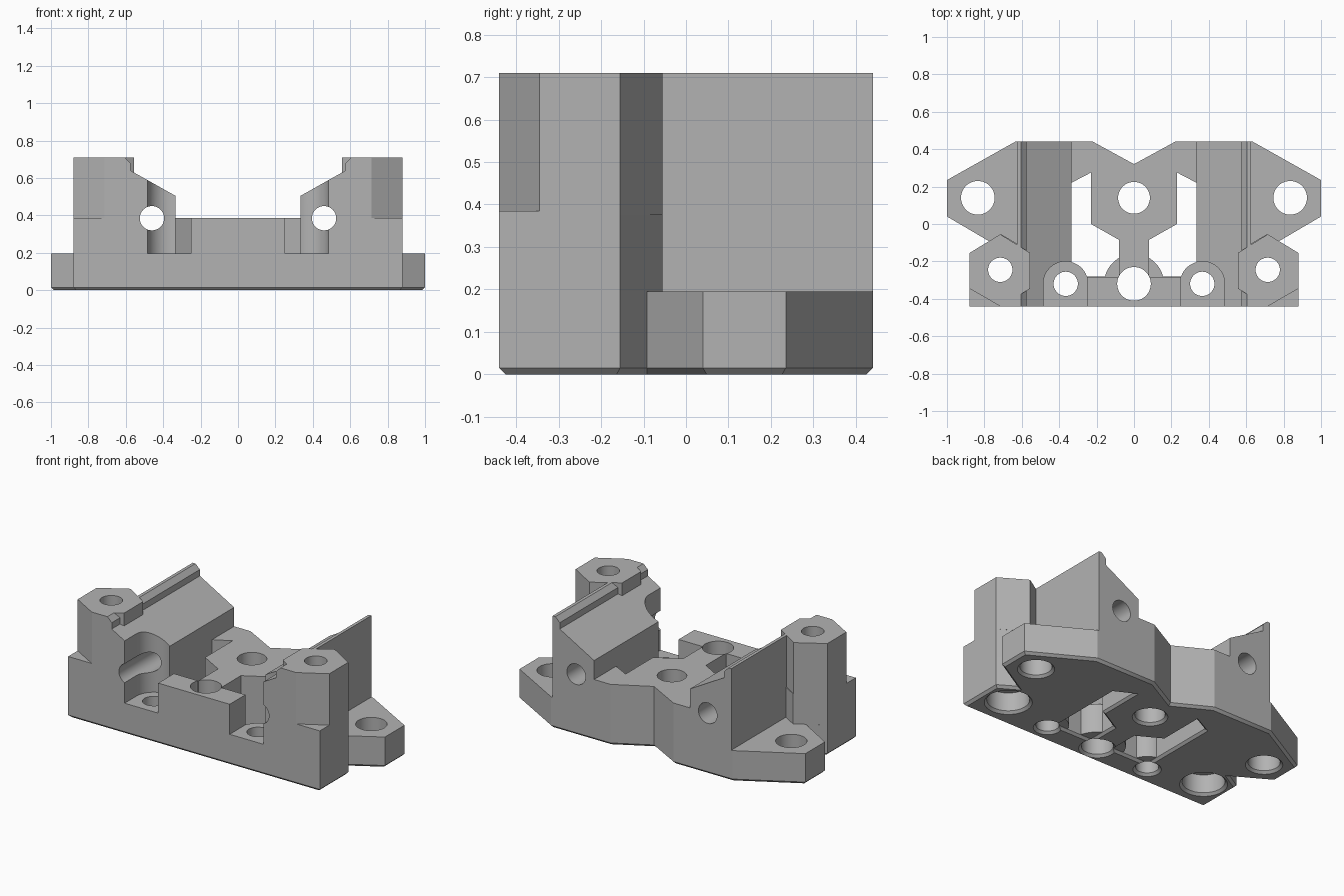
import bpy, bmesh, math
from mathutils import Vector

cube = bpy.data.objects.get("Cube")
if cube:
    bpy.data.objects.remove(cube, do_unlink=True)

mat = bpy.data.materials.new("plain_grey")
mat.use_nodes = True
GREY = (0.45, 0.45, 0.45, 1)
mat.diffuse_color = GREY
mat.node_tree.nodes["Principled BSDF"].inputs["Base Color"].default_value = GREY

FRONT, BACK, FLOOR, DECK, TOP, EDGE = -0.44, 0.44, 0.195, 0.385, 0.71, 0.015


def mirror(pts):
    return [(-x, y) for x, y in reversed(pts)]


def sided(pts, side):
    return pts if side > 0 else mirror(pts)


def arc(x, y, r, start=0, end=360, n=48):
    full = end - start == 360
    angles = [math.radians(start + (end - start) * i / n) for i in range(n if full else n + 1)]
    return [(x + r * math.cos(a), y + r * math.sin(a)) for a in angles]


def offset(pts, d):
    # move every edge of a counter-clockwise outline outward by d
    out = []
    for i, p in enumerate(pts):
        a, b, c = Vector(pts[i - 1]), Vector(p), Vector(pts[(i + 1) % len(pts)])
        e, f = (b - a).normalized(), (c - b).normalized()
        n, m = Vector((e.y, -e.x)), Vector((f.y, -f.x))
        out.append(tuple(b + (n + m) * d / (1 + n.dot(m))))
    return out


def loft(name, rings):
    bm = bmesh.new()
    rows = [[bm.verts.new(p) for p in ring] for ring in rings]
    bm.faces.new(list(reversed(rows[0])))
    bm.faces.new(rows[-1])
    for low, high in zip(rows, rows[1:]):
        for i in range(len(low)):
            j = (i + 1) % len(low)
            bm.faces.new((low[i], low[j], high[j], high[i]))
    bmesh.ops.recalc_face_normals(bm, faces=bm.faces)
    mesh = bpy.data.meshes.new(name)
    bm.to_mesh(mesh)
    bm.free()
    mesh.materials.append(mat)
    obj = bpy.data.objects.new(name, mesh)
    bpy.context.scene.collection.objects.link(obj)
    return obj


def prism(name, pts, z0, z1, flare=None):
    # upright prism, optionally with a sloped edge at the bottom
    layers = [(z0, pts), (z1, pts)]
    if flare is not None:
        layers = [(z0, offset(pts, flare)), (z0 + abs(flare), pts), (z1, pts)]
    return loft(name, [[(x, y, z) for x, y in ring] for z, ring in layers])


def bore(name, x, y, r, top=1.0):
    # vertical hole with a countersunk lower rim
    return prism(name, arc(x, y, r), -EDGE, top, 2 * EDGE)


def finish(obj, cutters=()):
    for c in cutters:
        mod = obj.modifiers.new("cut", "BOOLEAN")
        mod.operation, mod.solver, mod.object = "DIFFERENCE", "EXACT", c
    bpy.context.view_layer.update()
    graph = bpy.context.evaluated_depsgraph_get()
    mesh = bpy.data.meshes.new_from_object(obj.evaluated_get(graph))
    obj.modifiers.clear()
    obj.data = mesh
    for p in mesh.polygons:
        p.use_smooth = True
    mesh.set_sharp_from_angle(angle=math.radians(25))


# Cutters shared by the parts
centre_holes = [bore("rear_hole_cutter", 0, 0.14, 0.085), bore("front_hole_cutter", 0, -0.32, 0.09)]
base_cutters = list(centre_holes)
side_cutters = {}
for s, side in ((1, "left"), (-1, "right")):
    ear = bore(side + "_ear_hole_cutter", s * 0.835, 0.14, 0.09)
    pin = bore(side + "_pocket_hole_cutter", s * 0.365, -0.32, 0.065)
    bolt = bore(side + "_tower_hole_cutter", s * 0.715, -0.245, 0.065)
    recess = bore(side + "_tower_recess_cutter", s * 0.715, -0.245, 0.12, 0.13)
    slot = prism(side + "_slot_cutter", sided([
        (0.335, 0.22), (0.23, 0.275), (0.23, 0), (0.08, -0.085), (0.08, -0.28), (0.335, -0.28)], s),
        -0.001, 0.8, EDGE)
    pocket = prism(side + "_pocket_cutter", sided(
        arc(0.365, -0.32, 0.12, 0, 180) + [(0.245, -0.5), (0.485, -0.5)], s), FLOOR, 0.9)
    rod = loft(side + "_rod_cutter", [[(x, y, z) for x, z in arc(s * 0.46, DECK, 0.065)] for y in (-0.6, 0.6)])
    side_cutters[s] = dict(pin=pin, bolt=bolt, recess=recess, pocket=pocket, rod=rod)
    base_cutters += [ear, pin, bolt, recess, slot]

# Base plate with ears and a sloped lower edge
half = [(0.88, FRONT), (0.88, -0.155), (0.775, -0.092), (1, 0.04), (1, 0.235), (0.635, BACK), (0.22, BACK)]
base = prism("base_plate", half + [(0, 0.32)] + mirror(half), 0, FLOOR, -EDGE)
finish(base, base_cutters)

# Central deck with narrow neck and links to both walls
right_edge = [(0.08, -0.3), (0.08, -0.085), (0.23, 0), (0.23, 0.275), (0.335, 0.22), (0.36, 0.22),
              (0.36, BACK), (0.22, BACK)]
deck = prism("centre_deck", right_edge + [(0, 0.32)] + mirror(right_edge), EDGE, DECK)
finish(deck, centre_holes)

# Front bar and the round boss behind it
bar = prism("front_bar", [(-0.25, FRONT), (0.25, FRONT), (0.25, -0.283), (-0.25, -0.283)], 0.05, DECK)
finish(bar, centre_holes)
boss = prism("centre_boss", arc(0, -0.32, 0.16, 0, 180), EDGE, FLOOR)
finish(boss, centre_holes)

for s, side in ((1, "left"), (-1, "right")):
    c = side_cutters[s]
    # Side wall: sloped top with a raised rail on the outer edge
    profile = [(0.335, 0.05), (0.625, 0.05), (0.625, TOP), (0.605, TOP), (0.575, 0.68), (0.575, 0.64), (0.335, 0.505)]
    wall = loft(side + "_wall", [[(s * x, y, z) for x, z in profile] for y in (FRONT, BACK)])
    finish(wall, [c["pocket"], c["rod"], c["pin"], c["bolt"], c["recess"]])

    # Small boss in the pocket floor
    pad = prism(side + "_pocket_boss", sided(arc(0.365, -0.32, 0.12, 0, 180), s), EDGE, FLOOR)
    finish(pad, [c["pin"]])

    # Tower: square-cornered foot and hexagonal head
    foot = prism(side + "_tower_foot", sided([
        (0.6, FRONT), (0.88, FRONT), (0.88, -0.155), (0.71, -0.055), (0.6, -0.12)], s), 0.05, DECK)
    finish(foot, [c["bolt"], c["recess"]])
    head = prism(side + "_tower_head", sided([
        (0.555, -0.155), (0.555, -0.345), (0.605, -0.375), (0.605, FRONT), (0.715, FRONT),
        (0.88, -0.345), (0.88, -0.155), (0.715, -0.055)], s), DECK - 0.01, TOP)
    finish(head, [c["bolt"], c["rod"]])

# Remove the helpers
for obj in [o for o in bpy.context.scene.objects if o.name.endswith("_cutter")]:
    bpy.data.objects.remove(obj, do_unlink=True)
